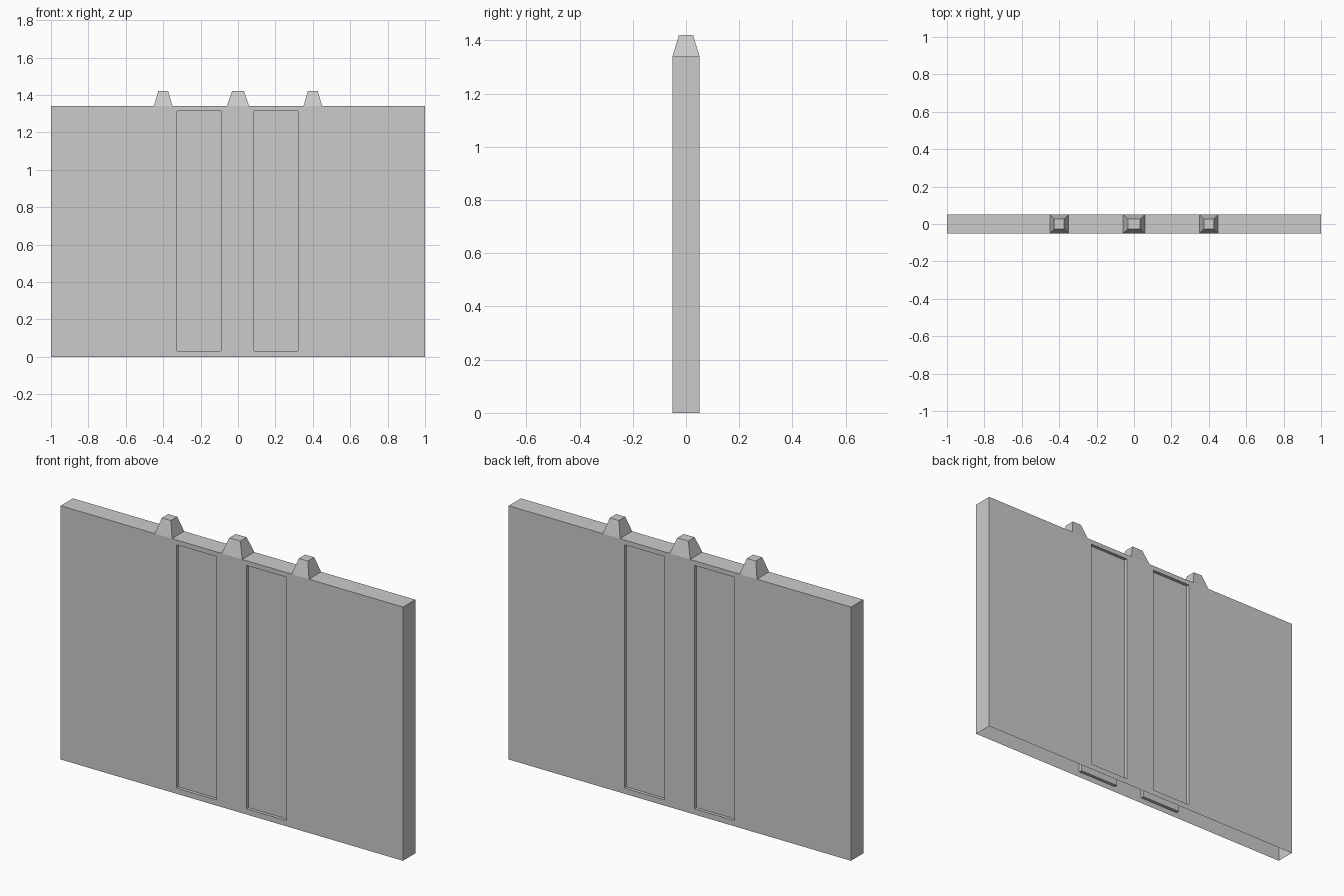
import bpy, bmesh

if "Cube" in bpy.data.objects:
    bpy.data.objects.remove(bpy.data.objects["Cube"])

T, H, PEAK, DEPTH = 0.051, 1.34, 1.42, 0.017
TEETH = [(-0.45, -0.35), (-0.06, 0.06), (0.35, 0.45)]
RECESSES = [(-0.325, -0.09), (0.085, 0.32)]
RZ = (0.03, 1.315)

# Grid cuts shared by both faces (back is the front turned by 180 degrees)
cuts = {1.0, -1.0}
for a, b in TEETH + RECESSES:
    cuts |= {a, b, -a, -b}
xs = sorted(cuts)
zs = [0, RZ[0], RZ[1], H]

bm = bmesh.new()


def quad(*pts):
    return bm.faces.new([bm.verts.new(p) for p in pts])


# Hollow wall: front, back, ends and top, open underneath
for x0, x1 in zip(xs, xs[1:]):
    quad((x0, -T, H), (x1, -T, H), (x1, T, H), (x0, T, H))
    for z0, z1 in zip(zs, zs[1:]):
        quad((x0, -T, z0), (x1, -T, z0), (x1, -T, z1), (x0, -T, z1))
        quad((x1, T, z0), (x0, T, z0), (x0, T, z1), (x1, T, z1))
for z0, z1 in zip(zs, zs[1:]):
    quad((1, -T, z0), (1, T, z0), (1, T, z1), (1, -T, z1))
    quad((-1, T, z0), (-1, -T, z0), (-1, -T, z1), (-1, T, z1))
bmesh.ops.remove_doubles(bm, verts=bm.verts[:], dist=1e-5)
bm.normal_update()


def raised(test):
    """Split off the faces passing the test and return their vertices."""
    faces = [f for f in bm.faces if test(f.normal, f.calc_center_median())]
    bmesh.ops.inset_region(bm, faces=faces, thickness=0, depth=0)
    bm.normal_update()
    return {v for f in faces for v in f.verts}


# Sunken panels on front and back
for side in (-1, 1):
    for a, b in RECESSES:
        verts = raised(lambda n, c: n.y * side > 0.9 and RZ[0] < c.z < RZ[1]
                       and a < -side * c.x < b)
        for v in verts:
            v.co.y = side * (T - DEPTH)

# Tapered teeth on the top edge
for a, b in TEETH:
    mid = (a + b) / 2
    for v in raised(lambda n, c: n.z > 0.9 and c.z > H - 0.001 and a < c.x < b):
        v.co.x = mid + (v.co.x - mid) * 0.53
        v.co.y *= 0.52
        v.co.z = PEAK

mesh = bpy.data.meshes.new("wall_panel")
bm.to_mesh(mesh)
bm.free()
bpy.context.collection.objects.link(bpy.data.objects.new("wall_panel", mesh))
